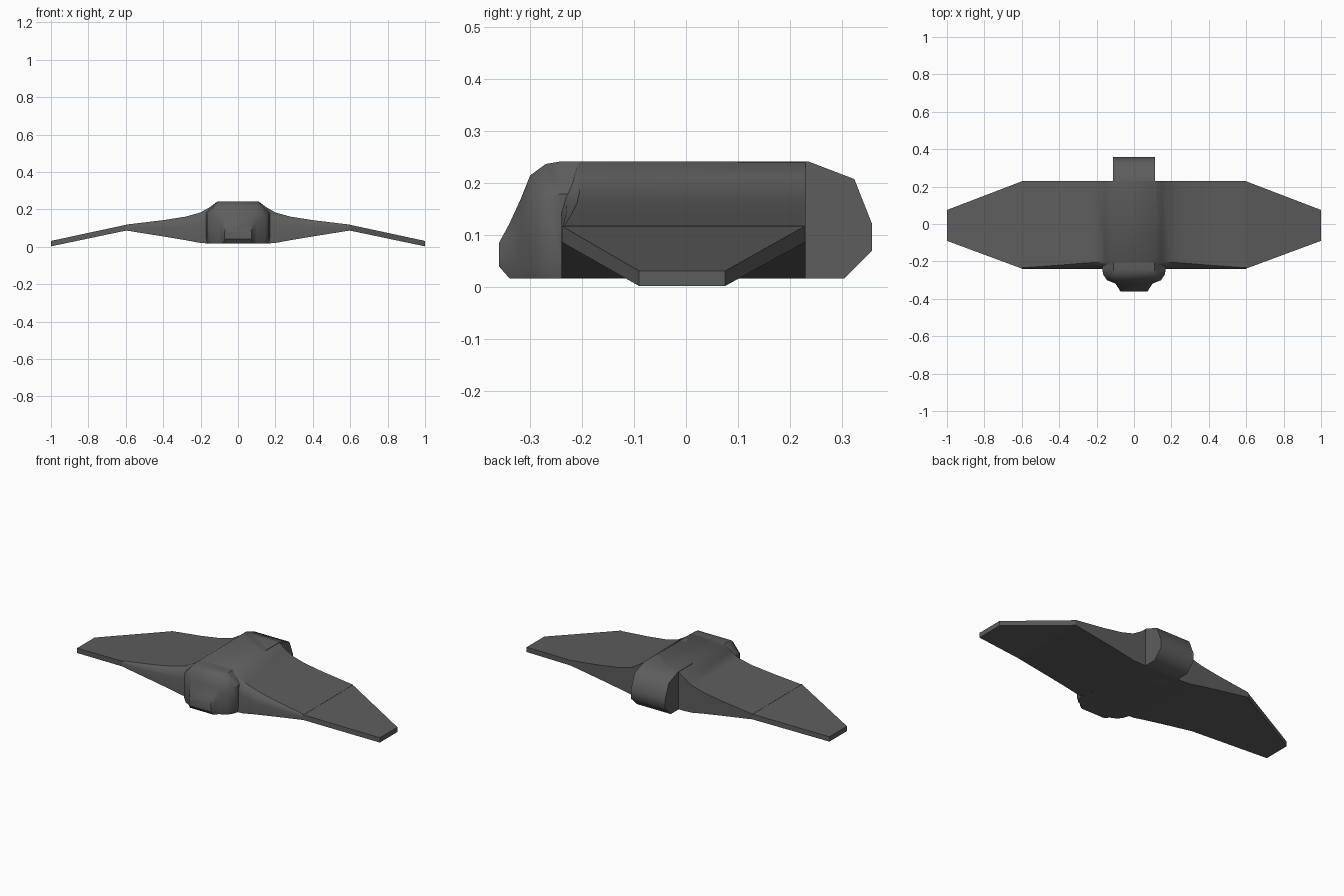
import bpy, bmesh, math

cube = bpy.data.objects.get("Cube")
if cube:
    bpy.data.objects.remove(cube, do_unlink=True)

grey = bpy.data.materials.new("dark grey hull")
grey.use_nodes = True
colour = (0.11, 0.11, 0.11, 1)
grey.diffuse_color = colour
grey.node_tree.nodes["Principled BSDF"].inputs["Base Color"].default_value = colour


def loft(name, rings, angle=35):
    """Skin a closed solid through rings with equal point counts."""
    bm = bmesh.new()
    loops = [[bm.verts.new(p) for p in ring] for ring in rings]
    n = len(loops[0])
    for a, b in zip(loops, loops[1:]):
        for i in range(n):
            j = (i + 1) % n
            bm.faces.new((a[i], a[j], b[j], b[i]))
    bm.faces.new(loops[0])
    bm.faces.new(loops[-1])
    bmesh.ops.recalc_face_normals(bm, faces=bm.faces)
    mesh = bpy.data.meshes.new(name)
    bm.to_mesh(mesh)
    bm.free()
    mesh.materials.append(grey)
    obj = bpy.data.objects.new(name, mesh)
    bpy.context.collection.objects.link(obj)
    bpy.ops.object.select_all(action="DESELECT")
    obj.select_set(True)
    bpy.context.view_layer.objects.active = obj
    bpy.ops.object.shade_smooth_by_angle(angle=math.radians(angle))
    return obj


def wing_ring(x, top, bottom, nose_drop, nose_back):
    """Chord section with a rounded leading edge and a blunt trailing edge."""
    front, back = -0.24, 0.23
    return [(x, back, bottom), (x, back, top), (x, front + nose_back, top),
            (x, front + nose_back * 0.3, top - nose_drop * 0.4),
            (x, front, top - nose_drop), (x, front, bottom)]


# Inner wings flow out of the flat centre back
half = [(0.11, 0.242, 0.017, 0.05, 0.035), (0.15, 0.212, 0.017, 0.06, 0.035),
        (0.2, 0.183, 0.02, 0.06, 0.035), (0.28, 0.161, 0.035, 0.05, 0.03),
        (0.4, 0.142, 0.055, 0.035, 0.02), (0.6, 0.118, 0.087, 0.012, 0.006)]
stations = [(-s[0],) + s[1:] for s in reversed(half)] + half
loft("inner_wings", [wing_ring(*s) for s in stations], 40)

# Drooping, tapered outer wings
for side, name in ((1, "left_outer_wing"), (-1, "right_outer_wing")):
    rings = []
    for x, front, back, top, bottom in ((0.595, -0.24, 0.23, 0.118, 0.087),
                                        (1.0, -0.09, 0.075, 0.031, 0.002)):
        rings.append([(side * x, front, bottom), (side * x, back, bottom),
                      (side * x, back, top), (side * x, front, top)])
    loft(name, rings)


def body_ring(y, top_w, wide, bottom_w, bottom, top):
    """Eight-point fuselage section: chamfered shoulders and belly."""
    h = top - bottom
    right = [(bottom_w, bottom), (wide, bottom + h * 0.12),
             (wide, bottom + h * 0.72), (top_w, top)]
    return [(x, y, z) for x, z in right] + [(-x, y, z) for x, z in reversed(right)]


# Front of the fuselage, stepping in to a small blunt snout
loft("nose", [body_ring(*s) for s in (
    (-0.1, 0.11, 0.16, 0.15, 0.017, 0.242),
    (-0.24, 0.11, 0.17, 0.165, 0.017, 0.242),
    (-0.27, 0.11, 0.165, 0.155, 0.017, 0.237),
    (-0.3, 0.1, 0.145, 0.135, 0.017, 0.215),
    (-0.318, 0.085, 0.1, 0.095, 0.017, 0.17),
    (-0.34, 0.075, 0.085, 0.08, 0.017, 0.122),
    (-0.36, 0.07, 0.073, 0.07, 0.04, 0.085))], 40)

# Tail block, one side profile extruded across the width
profile = [(0.1, 0.017), (0.305, 0.017), (0.358, 0.07), (0.358, 0.122),
           (0.324, 0.208), (0.235, 0.242), (0.1, 0.242)]
loft("tail", [[(x, y, z) for y, z in profile] for x in (-0.113, 0.113)], 50)
